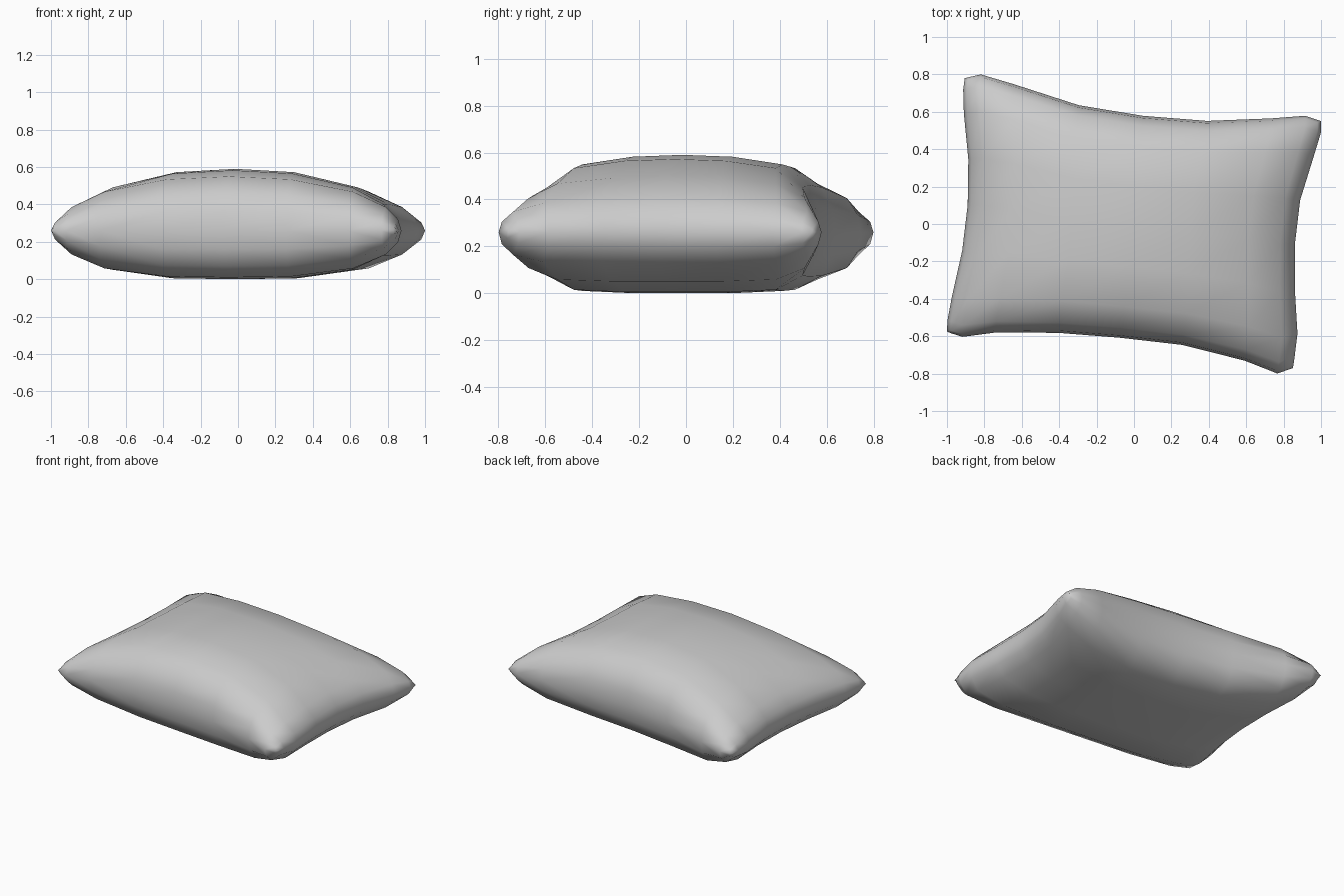
import bpy, bmesh
from mathutils import Vector

if "Cube" in bpy.data.objects:
    bpy.data.objects.remove(bpy.data.objects["Cube"])

# Seam outline of the pillow, seen from above (corner to corner)
BACK = [(-.905, .78), (-.82, .80), (-.55, .72), (-.28, .63), (.03, .58), (.35, .55), (.68, .56), (.91, .58), (1, .55)]
FRONT = [(-1, -.575), (-.93, -.605), (-.74, -.58), (-.43, -.58), (-.05, -.61), (.23, -.64), (.54, -.71), (.765, -.80), (.85, -.77)]
LEFT = [(-1, -.575), (-.995, -.47), (-.93, -.22), (-.89, .05), (-.885, .40), (-.92, .67), (-.905, .78)]
RIGHT = [(.85, -.77), (.875, -.60), (.865, -.45), (.855, -.25), (.865, .03), (.92, .26), (1, .46), (1, .55)]
SEAM_Z = .26
HALF = [.36, .72, .91, .98, 1]      # row spacing, packed towards the seam
ROWS = [-r for r in reversed(HALF)] + [0] + HALF


def along(points, t, axis):
    """Point on a polyline at fraction t, measured along one axis."""
    start, span = points[0][axis], points[-1][axis] - points[0][axis]
    for a, b in zip(points, points[1:]):
        f0, f1 = (a[axis] - start) / span, (b[axis] - start) / span
        if t <= f1 + 1e-6:
            return Vector(a).lerp(Vector(b), (t - f0) / (f1 - f0))
    return Vector(points[-1])


def patch(s, t):
    """Fill the outline smoothly between its four edges."""
    c = [Vector(p) for p in (FRONT[0], FRONT[-1], BACK[0], BACK[-1])]
    edges = (along(FRONT, s, 0).lerp(along(BACK, s, 0), t)
             + along(LEFT, t, 1).lerp(along(RIGHT, t, 1), s))
    return edges - c[0].lerp(c[1], s).lerp(c[2].lerp(c[3], s), t)


def puff(u, v, a, b, crown):
    """Stuffing thickness, 1 in the middle and 0 on the seam."""
    return ((1 - abs(u) ** a) * (1 - abs(v) ** b)) ** .5 * (1 - crown * abs(v) ** 1.5)


# Upper half (crowned) and lower half (flatter), joined at the seam
bm = bmesh.new()
for height, a, b, crown in ((.33, 2.2, 6.5, .11), (-.26, 3.2, 8, 0)):
    grid = []
    for v in ROWS:
        row = []
        for u in ROWS:
            p = patch((u + 1) / 2, (v + 1) / 2)
            row.append(bm.verts.new((p.x, p.y, SEAM_Z + height * puff(u, v, a, b, crown))))
        grid.append(row)
    for r0, r1 in zip(grid, grid[1:]):
        for i in range(len(ROWS) - 1):
            bm.faces.new((r0[i], r0[i + 1], r1[i + 1], r1[i]))
bmesh.ops.remove_doubles(bm, verts=bm.verts, dist=.0005)
bmesh.ops.recalc_face_normals(bm, faces=bm.faces)
for f in bm.faces:
    f.smooth = True

mesh = bpy.data.meshes.new("pillow")
bm.to_mesh(mesh)
bm.free()
pillow = bpy.data.objects.new("pillow", mesh)
bpy.context.collection.objects.link(pillow)
